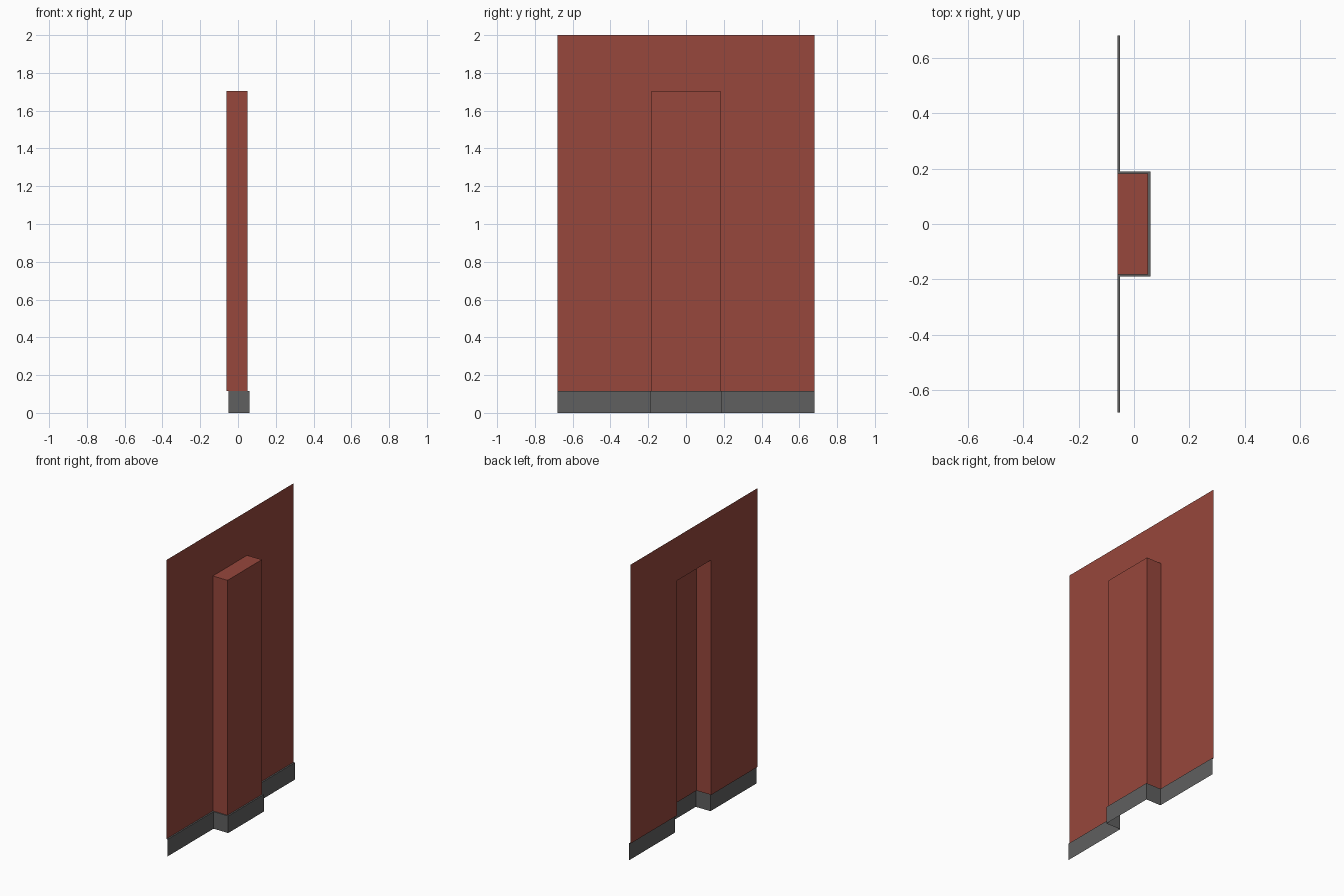
import bpy, bmesh

if "Cube" in bpy.data.objects:
    bpy.data.objects.remove(bpy.data.objects["Cube"])

HALF, TOP, BASE, NICHE_TOP = 0.68, 2.0, 0.115, 1.703
BACK, OUT = -0.06, 0.05          # wall plane and face of the projecting pier
PIER, STEP = 0.183, 0.01         # pier half width, skirting offset


def material(name, rgb):
    m = bpy.data.materials.new(name)
    m.diffuse_color = (*rgb, 1)
    m.use_nodes = True
    m.node_tree.nodes["Principled BSDF"].inputs["Base Color"].default_value = m.diffuse_color
    return m


def plan(x0, x1, w):
    """Stepped plan outline: wall, pier, wall."""
    return [(x0, -HALF), (x0, -w), (x1, -w), (x1, w), (x0, w), (x0, HALF)]


def sheet(bm, low, high):
    """Join two open rows of points with quads."""
    a = [bm.verts.new(p) for p in low]
    b = [bm.verts.new(p) for p in high]
    for i in range(len(a) - 1):
        bm.faces.new((a[i], a[i + 1], b[i + 1], b[i]))
    return a, b


def finish(bm, name, mat):
    bmesh.ops.remove_doubles(bm, verts=bm.verts, dist=0.0001)
    me = bpy.data.meshes.new(name)
    bm.to_mesh(me)
    bm.free()
    me.materials.append(mat)
    ob = bpy.data.objects.new(name, me)
    bpy.context.collection.objects.link(ob)


def at(points, z):
    return [(x, y, z) for x, y in points]


brick = material("brick red", (0.31, 0.063, 0.045))
grey = material("skirting grey", (0.117, 0.117, 0.117))
wall_plan = plan(BACK, OUT, PIER)
skirt_plan = plan(BACK + STEP, OUT + STEP, PIER + 0.007)

# Brick wall: stepped sheet, pier cap and the flat strip above it
bm = bmesh.new()
_, top = sheet(bm, at(wall_plan, BASE), at(wall_plan, NICHE_TOP))
bm.faces.new((top[1], top[2], top[3], top[4]))
upper = [wall_plan[i] for i in (0, 1, 4, 5)]
sheet(bm, at(upper, NICHE_TOP), at(upper, TOP))
finish(bm, "wall_with_pier", brick)

# Skirting: outer face and the narrow ledge back to the wall
bm = bmesh.new()
sheet(bm, at(skirt_plan, 0), at(skirt_plan, BASE))
sheet(bm, at(skirt_plan, BASE), at(wall_plan, BASE))
finish(bm, "skirting", grey)
